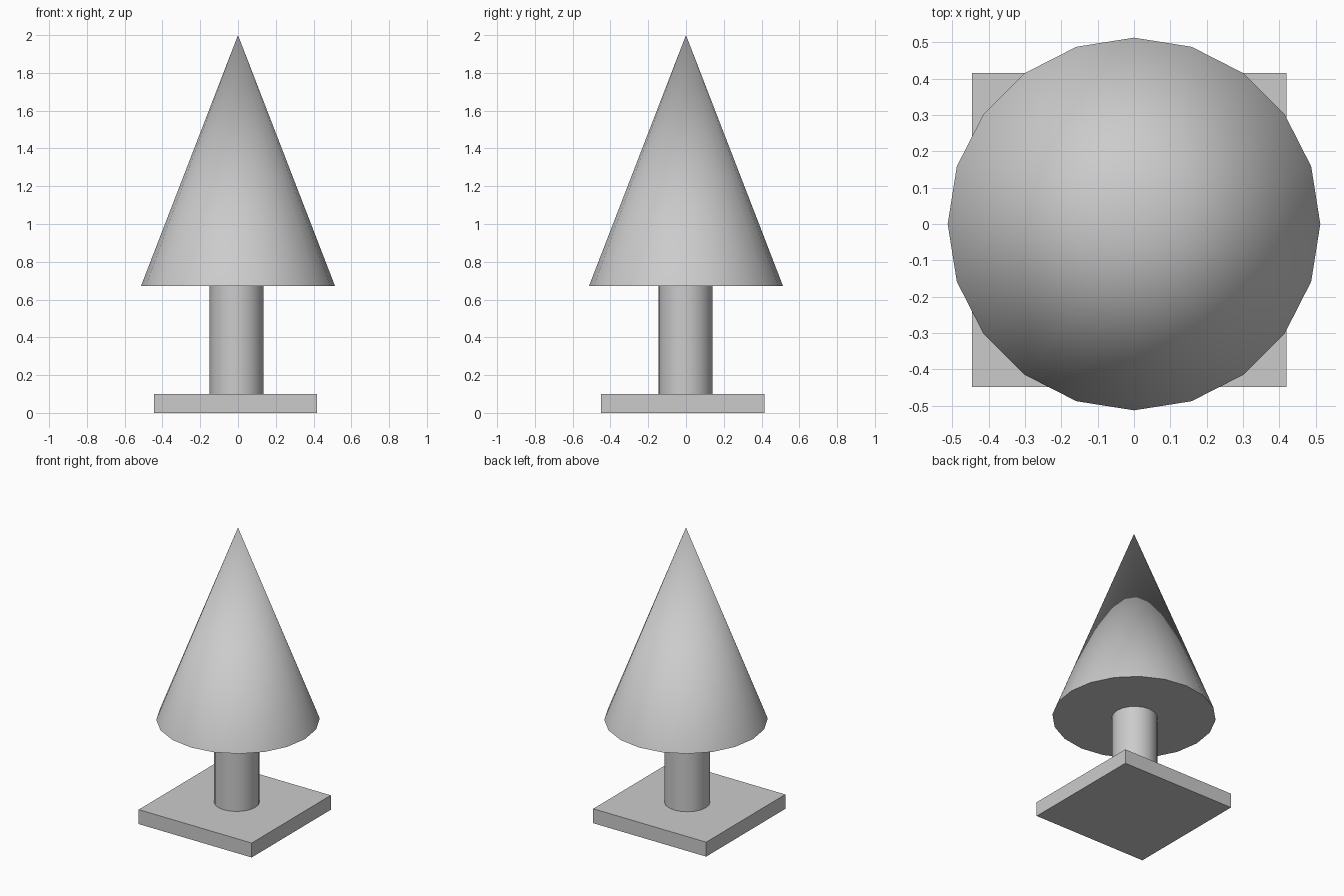
import bpy
import math

if "Cube" in bpy.data.objects:
    bpy.data.objects.remove(bpy.data.objects["Cube"])


def cone(name, r_bottom, r_top, z0, z1, x=0.0, y=0.0, sides=20):
    bpy.ops.mesh.primitive_cone_add(
        vertices=sides, radius1=r_bottom, radius2=r_top, depth=z1 - z0,
        location=(x, y, (z0 + z1) / 2))
    ob = bpy.context.object
    ob.name = name
    bpy.ops.object.shade_smooth_by_angle(angle=math.radians(35))
    return ob


# Square base plate, slightly off centre
bpy.ops.mesh.primitive_cube_add(size=1, location=(-0.013, -0.017, 0.05))
base = bpy.context.object
base.name = "base_plate"
base.scale = (0.865, 0.865, 0.10)
bpy.ops.object.transform_apply(location=False, rotation=False, scale=True)

# Round trunk
cone("trunk", 0.143, 0.143, 0.10, 0.673, x=-0.008, y=-0.003)

# Conical foliage
cone("foliage", 0.513, 0.0, 0.673, 2.0)
